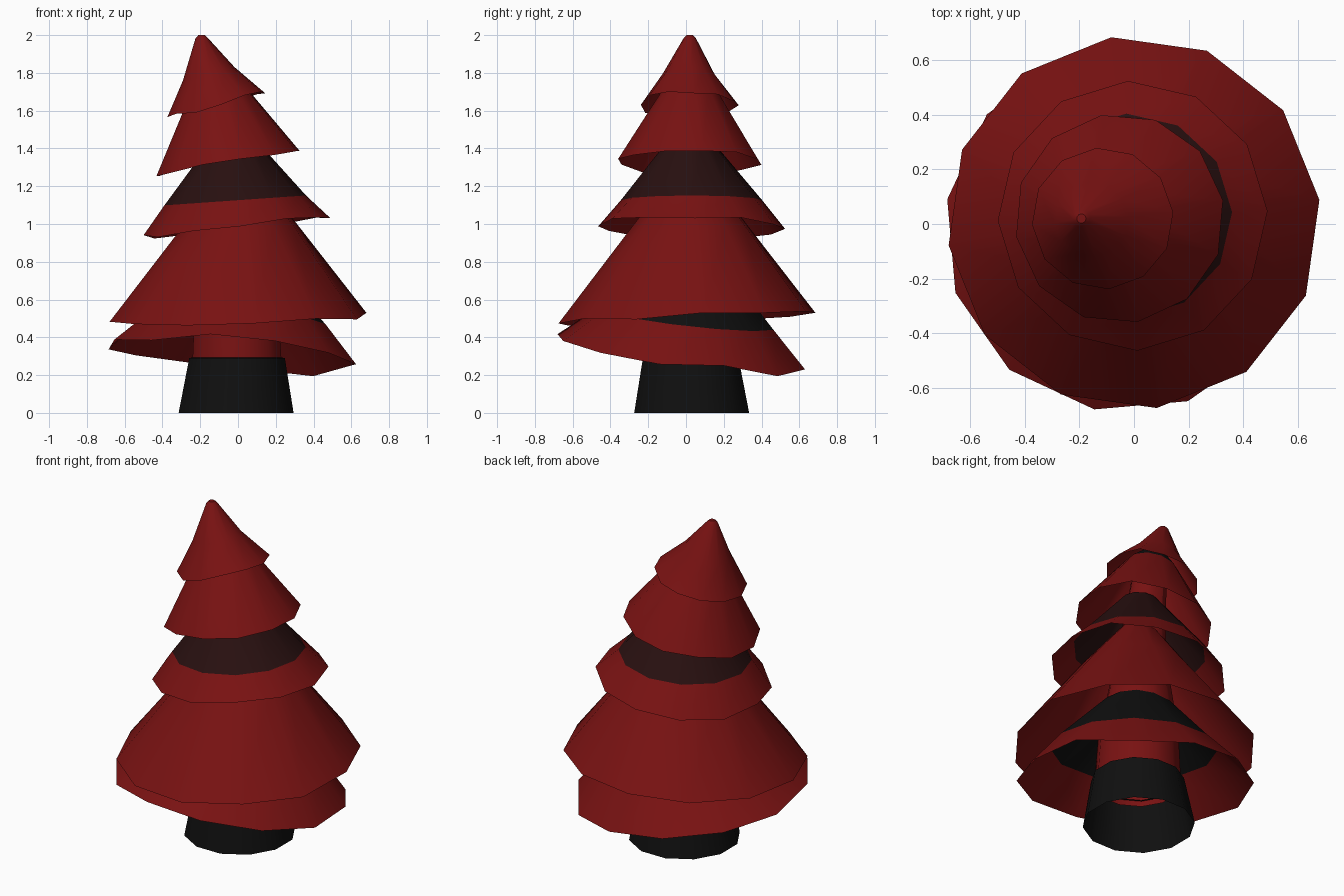
import bpy, bmesh, math, random

if "Cube" in bpy.data.objects:
    bpy.data.objects.remove(bpy.data.objects["Cube"])

random.seed(4)
SIDES = 12


def material(name, rgb):
    m = bpy.data.materials.new(name)
    m.diffuse_color = (*rgb, 1)
    m.use_nodes = True
    m.node_tree.nodes["Principled BSDF"].inputs["Base Color"].default_value = m.diffuse_color
    return m


RED = material("deep_red", (0.19, 0.006, 0.006))
BLACK = material("soot_black", (0.005, 0.005, 0.005))
BROWN = material("dark_brown", (0.021, 0.005, 0.005))


def loft(name, rings, mats, bands, phase=0, cap=False, jitter=0):
    """Skin tilted rings (x, y, z, radius, x slope, y slope), bottom to top.
    bands gives the material slot of each strip between rings."""
    bm = bmesh.new()
    loops = []
    for i, (cx, cy, cz, r, sx, sy) in enumerate(rings):
        loop = []
        for k in range(SIDES):
            a = math.radians(phase) + math.tau * k / SIDES
            dx, dy = r * math.cos(a), r * math.sin(a)
            dz = random.uniform(-jitter, jitter) if i == 0 else 0
            loop.append(bm.verts.new((cx + dx, cy + dy, cz + sx * dx + sy * dy + dz)))
        loops.append(loop)
    for low, high, slot in zip(loops, loops[1:], bands):
        for k in range(SIDES):
            n = (k + 1) % SIDES
            bm.faces.new((low[k], low[n], high[n], high[k])).material_index = slot
    if cap:
        bm.faces.new(loops[-1]).material_index = bands[-1]
    me = bpy.data.meshes.new(name)
    bm.to_mesh(me)
    bm.free()
    for m in mats:
        me.materials.append(m)
    ob = bpy.data.objects.new(name, me)
    bpy.context.collection.objects.link(ob)
    bpy.ops.object.select_all(action='DESELECT')
    ob.select_set(True)
    bpy.context.view_layer.objects.active = ob
    bpy.ops.object.shade_smooth_by_angle(angle=math.radians(30))
    return ob


# Trunk base: open underneath, with a flat shoulder around the stem
loft("trunk_base", [(-0.01, 0.03, 0, 0.315, 0, 0),
                    (-0.005, 0.025, 0.29, 0.262, 0, 0),
                    (-0.005, 0.025, 0.295, 0.235, 0, 0)], [BLACK], [0, 0], 15)

# Stem rising through the branches
loft("stem", [(-0.005, 0.025, 0.26, 0.245, 0, 0),
              (-0.01, 0.025, 0.6, 0.225, 0, 0),
              (-0.03, 0.025, 1.1, 0.14, 0, 0),
              (-0.09, 0.02, 1.6, 0.10, 0, 0)], [RED], [0, 0, 0], 15, cap=True)

# Branch skirts, lowest first, each a tilted open cone
loft("skirt_lowest", [(-0.03, -0.025, 0.31, 0.665, -0.085, -0.115),
                      (0.0, 0.0, 0.50, 0.47, -0.085, -0.115),
                      (0.0, 0.02, 0.78, 0.19, -0.05, -0.05)],
     [RED, BLACK], [0, 1], 20, jitter=0.025)

loft("skirt_low", [(0.0, 0.005, 0.50, 0.685, 0.025, 0.035),
                   (0.0, 0.02, 0.98, 0.315, 0.06, 0.02),
                   (-0.01, 0.025, 1.26, 0.10, 0.05, 0)],
     [RED], [0, 0], 7, jitter=0.012)

loft("skirt_middle", [(-0.005, 0.03, 0.985, 0.495, 0.12, -0.02),
                      (-0.015, 0.03, 1.125, 0.375, 0.07, 0),
                      (-0.03, 0.02, 1.45, 0.11, 0.1, 0)],
     [RED, BROWN], [0, 1], 2, jitter=0.015)

loft("skirt_high", [(-0.053, 0.02, 1.327, 0.385, 0.17, -0.01),
                    (-0.115, 0.02, 1.69, 0.155, 0.26, 0),
                    (-0.14, 0.02, 1.84, 0.03, 0.2, 0)],
     [RED, BLACK], [0, 1], 10, cap=True, jitter=0.012)

# Pointed crown with a small blunt tip
loft("crown", [(-0.115, 0.02, 1.63, 0.26, 0.27, 0.0),
               (-0.155, 0.015, 1.795, 0.137, 0.26, 0),
               (-0.193, 0.02, 1.985, 0.032, 0.05, 0),
               (-0.193, 0.02, 2.0, 0.017, 0, 0)],
     [RED], [0, 0, 0], 5, cap=True, jitter=0.012)
